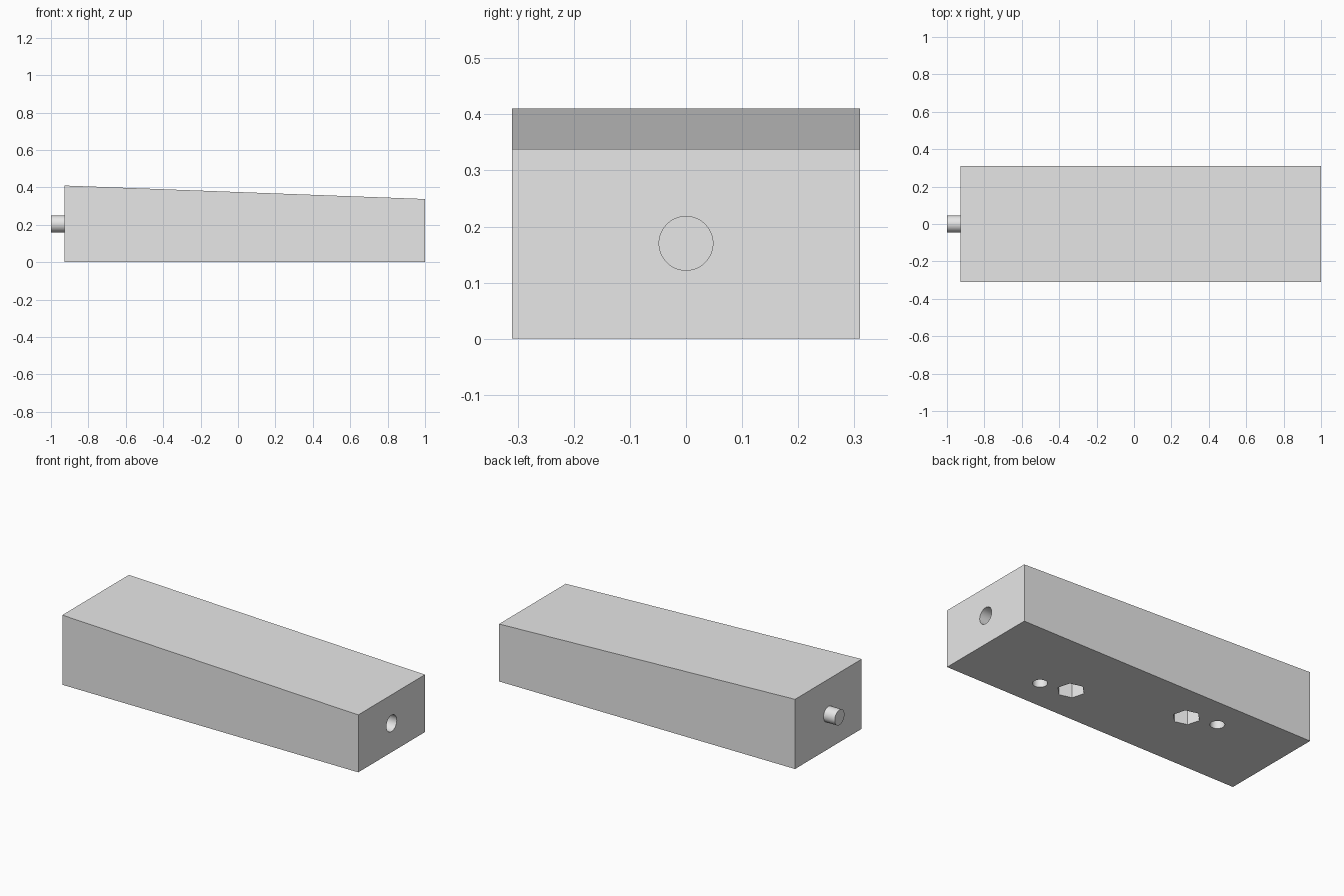
import bpy, math
from mathutils import Vector

cube = bpy.data.objects.get("Cube")
if cube:
    bpy.data.objects.remove(cube, do_unlink=True)

# Single material
grey = bpy.data.materials.new("light_grey")
grey.use_nodes = True
colour = (0.8, 0.8, 0.8, 1)
grey.diffuse_color = colour
grey.node_tree.nodes["Principled BSDF"].inputs["Base Color"].default_value = colour

WIDTH = 0.31
LEFT, RIGHT = -0.927, 1.0


def smooth(obj):
    bpy.ops.object.select_all(action='DESELECT')
    obj.select_set(True)
    bpy.context.view_layer.objects.active = obj
    bpy.ops.object.shade_smooth_by_angle(angle=math.radians(30))


def prism(name, sides, radius, depth, location, rotation):
    bpy.ops.mesh.primitive_cylinder_add(vertices=sides, radius=radius, depth=depth,
                                        location=location, rotation=rotation)
    obj = bpy.context.object
    obj.name = name
    obj.data.materials.append(grey)
    return obj


# Tapered block: side profile extruded across the width
profile = [(LEFT, 0), (RIGHT, 0), (RIGHT, 0.338), (LEFT, 0.41)]
n = len(profile)
verts = [(x, y, z) for y in (-WIDTH, WIDTH) for x, z in profile]
faces = [tuple(range(n)), tuple(reversed(range(n, 2 * n)))]
faces += [(i, i + n, (i + 1) % n + n, (i + 1) % n) for i in range(n)]
mesh = bpy.data.meshes.new("block")
mesh.from_pydata(verts, [], faces)
mesh.materials.append(grey)
block = bpy.data.objects.new("block", mesh)
bpy.context.collection.objects.link(block)

# Socket in the low end
sideways = (0, math.pi / 2, 0)
cutters = [prism("socket_cutter", 48, 0.048, 0.24, (RIGHT, 0, 0.17), sideways)]

# Underside holes: a round hole and a hexagonal pocket each way along a skewed line
skew = math.radians(-15)
centre = Vector((0.036, 0, 0))
along = Vector((math.cos(skew), math.sin(skew), 0))
for side in (-1, 1):
    cutters.append(prism("round_hole_cutter", 48, 0.039, 0.3,
                         centre + along * 0.505 * side, (0, 0, 0)))
    cutters.append(prism("hex_pocket_cutter", 6, 0.074, 0.3,
                         centre + along * 0.329 * side, (0, 0, skew + math.pi / 6)))

# Cut the holes, then bake them into the block
for cutter in cutters:
    cutter.hide_render = True
    mod = block.modifiers.new("cut", 'BOOLEAN')
    mod.operation = 'DIFFERENCE'
    mod.solver = 'EXACT'
    mod.object = cutter
bpy.context.view_layer.objects.active = block
for mod in list(block.modifiers):
    bpy.ops.object.modifier_apply(modifier=mod.name)
for cutter in cutters:
    bpy.data.objects.remove(cutter, do_unlink=True)
smooth(block)

# Locating peg on the tall end
peg = prism("peg", 48, 0.045, 0.093, (-0.9535, 0, 0.205), sideways)
smooth(peg)
